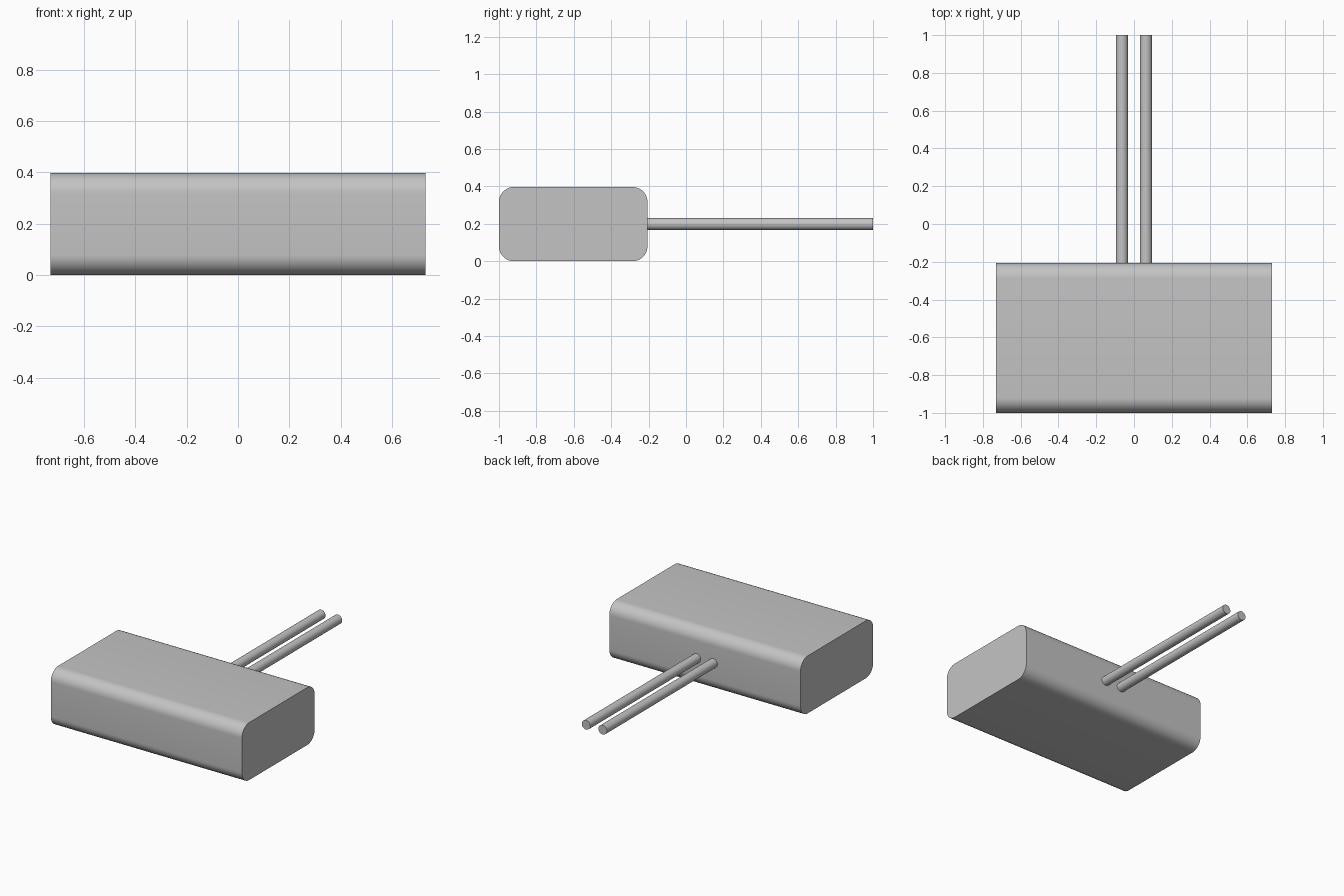
import bpy
import math

cube = bpy.data.objects.get("Cube")
if cube:
    bpy.data.objects.remove(cube, do_unlink=True)

WIDTH, DEPTH, HEIGHT = 1.46, 0.794, 0.397
CORNER = 0.08
ROD_RADIUS, ROD_OFFSET = 0.032, 0.0635
BACK = DEPTH - 1

grey = bpy.data.materials.new("plain grey")
grey.use_nodes = True
colour = (0.55, 0.55, 0.55, 1)
grey.diffuse_color = colour
grey.node_tree.nodes["Principled BSDF"].inputs["Base Color"].default_value = colour


def finish(obj, name):
    obj.name = name
    obj.data.materials.append(grey)
    bpy.ops.object.shade_smooth_by_angle(angle=math.radians(30))


# Body: block with its four lengthwise edges rounded
bpy.ops.mesh.primitive_cube_add(size=1, location=(0, DEPTH / 2 - 1, HEIGHT / 2))
body = bpy.context.object
body.scale = (WIDTH, DEPTH, HEIGHT)
bpy.ops.object.transform_apply(location=False, rotation=False, scale=True)
weights = body.data.attributes.new("bevel_weight_edge", "FLOAT", "EDGE")
for edge in body.data.edges:
    a, b = (body.data.vertices[i].co for i in edge.vertices)
    weights.data[edge.index].value = float(abs(a.x - b.x) > 1)
bevel = body.modifiers.new("rounded edges", "BEVEL")
bevel.limit_method = "WEIGHT"
bevel.width = CORNER
bevel.segments = 12
bpy.ops.object.modifier_apply(modifier=bevel.name)
finish(body, "body")

# Leads: a pair of straight round rods from the back of the body
for side, name in ((-1, "right_rod"), (1, "left_rod")):
    bpy.ops.mesh.primitive_cylinder_add(
        vertices=32, radius=ROD_RADIUS, depth=1 - BACK,
        location=(side * ROD_OFFSET, (1 + BACK) / 2, HEIGHT / 2),
        rotation=(math.pi / 2, 0, 0))
    finish(bpy.context.object, name)
